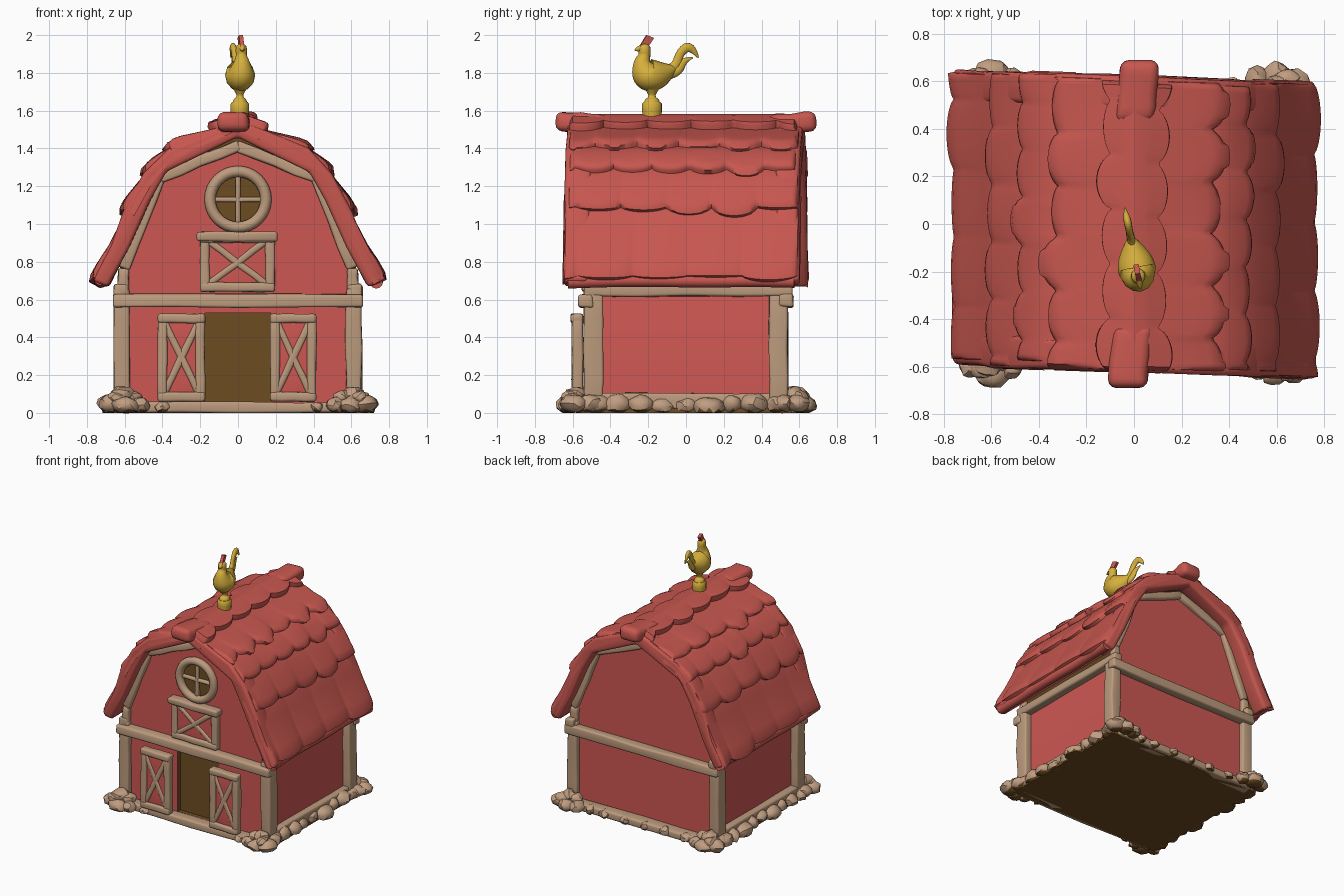
import bpy, bmesh, math, random
from mathutils import Vector, Matrix

if "Cube" in bpy.data.objects:
    bpy.data.objects.remove(bpy.data.objects["Cube"])
random.seed(4)

def mat(name, c):
    m = bpy.data.materials.new(name)
    m.diffuse_color = (*c, 1)
    m.use_nodes = True
    m.node_tree.nodes["Principled BSDF"].inputs["Base Color"].default_value = m.diffuse_color
    return m
ROOF = mat("roof red", (0.57, 0.095, 0.078))
WALL = mat("wall red", (0.61, 0.095, 0.085))
TRIM = mat("tan wood", (0.50, 0.325, 0.205))
STONE = mat("stone", (0.53, 0.34, 0.22))
DARK = mat("dark brown", (0.155, 0.072, 0.016))
GOLD = mat("gold", (0.67, 0.43, 0.045))
J = lambda a: random.uniform(-a, a)

def finish(ob, mats, angle=40):
    for m in mats:
        ob.data.materials.append(m)
    bpy.ops.object.select_all(action='DESELECT')
    ob.select_set(True)
    bpy.context.view_layer.objects.active = ob
    bpy.ops.object.convert(target='MESH')
    bpy.ops.object.shade_smooth_by_angle(angle=math.radians(angle))
    return ob

def from_bm(name, bm):
    bmesh.ops.recalc_face_normals(bm, faces=bm.faces)
    me = bpy.data.meshes.new(name)
    bm.to_mesh(me)
    bm.free()
    ob = bpy.data.objects.new(name, me)
    bpy.context.collection.objects.link(ob)
    return ob

def bevel(ob, width):
    b = ob.modifiers.new("bevel", 'BEVEL')
    b.width, b.segments, b.limit_method = width, 3, 'ANGLE'

def beam(name, p0, p1, w, depth, m=TRIM, jit=0.005, bev=0.014):
    """Slightly wobbly rounded plank from p0 to p1."""
    p0, p1 = Vector(p0), Vector(p1)
    d = (p1 - p0).normalized()
    dep = Vector((1, 0, 0)) if abs(d.y) > 0.9 else Vector((0, 1, 0))
    side = d.cross(dep)
    bm = bmesh.new()
    rings = []
    for k in range(5):
        c = p0.lerp(p1, k / 4)
        rings.append([bm.verts.new(c + side * (a * w / 2 + J(jit)) + dep * (b * depth / 2 + J(jit)))
                      for a, b in ((-1, -1), (1, -1), (1, 1), (-1, 1))])
    for r, q in zip(rings, rings[1:]):
        for i in range(4):
            bm.faces.new((r[i], r[(i + 1) % 4], q[(i + 1) % 4], q[i]))
    bm.faces.new(rings[0])
    bm.faces.new(rings[-1])
    ob = from_bm(name, bm)
    bevel(ob, min(bev, w * .35, depth * .35))
    return finish(ob, [m])

def tube(name, pts, m, smooth=True):
    """Tube through (x, y, z, radius) points."""
    cu = bpy.data.curves.new(name, 'CURVE')
    cu.dimensions, cu.bevel_depth, cu.bevel_resolution, cu.use_fill_caps = '3D', 1, 4, True
    sp = cu.splines.new('NURBS' if smooth else 'POLY')
    sp.points.add(len(pts) - 1)
    for p, q in zip(sp.points, pts):
        p.co, p.radius = (*q[:3], 1), q[3]
    if smooth:
        sp.use_endpoint_u, sp.order_u, sp.resolution_u = True, 3, 6
    ob = bpy.data.objects.new(name, cu)
    bpy.context.collection.objects.link(ob)
    return finish(ob, [m], 60)

def prism(name, prof, y0, y1):
    """Closed (x, z) outline extruded along y."""
    bm = bmesh.new()
    f = bm.faces.new([bm.verts.new((x, y0, z)) for x, z in prof])
    r = bmesh.ops.extrude_face_region(bm, geom=[f])
    bmesh.ops.translate(bm, verts=[v for v in r['geom'] if isinstance(v, bmesh.types.BMVert)], vec=(0, y1 - y0, 0))
    return from_bm(name, bm)

def mirrored(p):
    return p + [(-x, z) for x, z in reversed(p) if x > 0]

# barn body with recessed doorway and round window
body = prism("barn_walls", mirrored([(0, 1.43), (.42, 1.25), (.60, .75), (.60, .02)]), -.5, .5)
body.data.materials.append(WALL)
body.data.materials.append(DARK)
circle = [(.14 * math.cos(a * math.pi / 16), 1.13 + .14 * math.sin(a * math.pi / 16)) for a in range(32)]
for prof in ([(-.175, .05), (.175, .05), (.175, .53), (-.175, .53)], circle):
    cut = prism("cutter", prof, -.6, -.46)
    cut.hide_render = True
    for m in (WALL, DARK):
        cut.data.materials.append(m)
    for p in cut.data.polygons:
        p.material_index = 1
    b = body.modifiers.new("cut", 'BOOLEAN')
    b.operation, b.object, b.solver = 'DIFFERENCE', cut, 'EXACT'
    bpy.context.view_layer.objects.active = body
    bpy.ops.object.modifier_apply(modifier=b.name)
    bpy.data.objects.remove(cut)
finish(body, [], 20)

# floor slab, and dark attic filling the gap under the roof
finish(prism("floor_slab", [(-.66, 0), (.66, 0), (.66, .025), (-.66, .025)], -.56, .56), [DARK])
finish(prism("attic", mirrored([(0, 1.49), (.38, 1.31), (.47, 1.15), (.58, .90), (.63, .78), (.59, .70)]), -.49, .49), [DARK])

# corner posts, bands, sills and gable trim on both ends and sides
for sy in (-1, 1):
    for sx in (-1, 1):
        beam("corner_post", (sx * .614, sy * .49, .02), (sx * .614, sy * .49, .66), .085, .10)
        path = [(.61, .60), (.605, .765), (.415, 1.245), (-.01, 1.415)]
        for (x0, z0), (x1, z1) in zip(path, path[1:]):
            beam("gable_trim", (sx * x0, sy * .505, z0), (sx * x1, sy * .505, z1), .058, .055)
    beam("end_band", (-.662, sy * .53, .595), (.662, sy * .53, .595), .07, .075)
    beam("end_sill", (-.62, sy * .54, .03), (.62, sy * .54, .03), .056, .09)
for sx in (-1, 1):
    beam("side_band", (sx * .62, -.54, .65), (sx * .62, .565, .65), .065, .075)
    beam("side_sill", (sx * .615, -.54, .06), (sx * .615, .54, .06), .09, .07)

def braced_panel(name, x0, x1, z0, z1, y, w):
    """Red panel with a wooden frame and crossed braces."""
    h = w / 2
    beam(name + "_panel", ((x0 + x1) / 2, y, z0 + .01), ((x0 + x1) / 2, y, z1 - .01), x1 - x0 - .02, .03, WALL, .001, .003)
    for x in (x0 + h, x1 - h):
        beam(name + "_stile", (x, y, z0), (x, y, z1), w, .06, jit=.003)
    for z in (z0 + h, z1 - h):
        beam(name + "_rail", (x0, y - .003, z), (x1, y - .003, z), w, .065, jit=.003)
    for a, b in ((z0 + h, z1 - h), (z1 - h, z0 + h)):
        beam(name + "_brace", (x0 + h, y, a), (x1 - h, y, b), w * .75, .05, jit=.003)

braced_panel("left_door", -.425, -.175, .06, .525, -.575, .05)
braced_panel("right_door", .17, .415, .06, .525, -.575, .05)
braced_panel("loft_hatch", -.20, .195, .64, .95, -.515, .05)
beam("hatch_cap", (-.22, -.525, .935), (.21, -.525, .935), .05, .08)

# round window
bpy.ops.mesh.primitive_torus_add(location=(0, -.51, 1.13), rotation=(math.pi / 2, 0, 0), major_radius=.148,
                                 minor_radius=.03, major_segments=32, minor_segments=10)
ring = bpy.context.object
ring.name = "window_ring"
finish(ring, [TRIM], 60)
beam("window_bar", (-.13, -.5, 1.13), (.13, -.5, 1.13), .026, .03, jit=.002)
beam("window_bar", (0, -.5, 1.0), (0, -.5, 1.26), .026, .03, jit=.002)

# roof slab, brown underneath; the whole roof is slightly skewed
def skew(ob):
    for v in ob.data.vertices:
        v.co.y -= .035 * v.co.x
OUT = [(0, 1.53), (.36, 1.37), (.47, 1.25), (.58, 1.05), (.65, .87), (.74, .70)]
FAS = [(0, 1.56), (.37, 1.40), (.497, 1.267), (.607, 1.06), (.675, .88), (.77, .70)]
INN = [(.69, .67), (.58, .88), (.47, 1.13), (.38, 1.28), (0, 1.46)]
def shell(name, outer, y0, y1, drop=0):
    r = outer + [(x - drop, z - drop) if x else (x, z - drop) for x, z in INN]
    return prism(name, r + [(-x, z) for x, z in reversed(r[1:-1])], y0, y1)
slab = finish(shell("roof_slab", OUT, -.6, .6), [ROOF, DARK])
for p in slab.data.polygons:
    p.material_index = 1 if p.normal.z < -.1 and abs(p.center.x) < .68 else 0
skew(slab)

# thick rounded roof edges at both gables
for sy in (-1, 1):
    ob = shell("roof_edge", FAS, sy * .49, sy * .622, .004)
    for v in ob.data.vertices:
        v.co += Vector((J(.005), J(.008), J(.006)))
    bevel(ob, .022)
    skew(finish(ob, [ROOF], 50))

def roof_point(d, off):
    """Point at distance d down the roof, lifted by off."""
    for k, ((x0, z0), (x1, z1)) in enumerate(zip(OUT, OUT[1:])):
        seg = math.hypot(x1 - x0, z1 - z0)
        if d <= seg or k == len(OUT) - 2:
            ux, uz = (x1 - x0) / seg, (z1 - z0) / seg
            return x0 + ux * d - uz * off, z0 + uz * d + ux * off
        d -= seg

# overlapping courses of uneven scalloped shingles
FR = [0, .2, .4, .6, .8, .93, 1, 1.0]
LIFT = [.15, .4, .6, .8, 1, 1, .7, -.6]
COURSES = [(0, .125, .06, .23, .058), (.04, .37, .055, .22, .052), (.28, .54, .04, .2, .048),
           (.45, .78, .04, .24, .044), (.66, 1.175, .03, .29, .04)]
for sx in (-1, 1):
    for k, (a, b, amp, wid, thick) in enumerate(COURSES):
        bm = bmesh.new()
        n, ph = 90, random.random()
        length = [J(.025) for _ in range(12)]
        rise = [J(.009) for _ in range(12)]
        y0, y1 = -.617 + J(.014), .617 + J(.014)
        grid = []
        for i in range(n + 1):
            y = y0 + (y1 - y0) * i / n
            u = (y + .7) / wid + ph
            s = math.sqrt(abs(math.sin(math.pi * u)))
            end = b + amp * (s - .75) + length[int(u)] * s
            row = []
            for j, (f, l) in enumerate(zip(FR, LIFT)):
                if k == 0:
                    l = 1 if j < 6 else l
                off = thick * l + ((.01 + rise[int(u)]) * s * f if l > 0 else 0)
                edge = min(i, n - i)
                if edge < 2:
                    off = (-.03, min(off, .037))[edge]
                x, z = roof_point(a + (end - a) * f, off)
                if k == 0 and j == 0:
                    x = 0
                row.append(bm.verts.new((sx * x, y, z)))
            grid.append(row)
        for r, q in zip(grid, grid[1:]):
            for j in range(len(FR) - 1):
                bm.faces.new((r[j], r[j + 1], q[j + 1], q[j]))
        ob = from_bm("shingle_course", bm)
        if sum(p.normal.z * p.area for p in ob.data.polygons) < 0:
            ob.data.flip_normals()
        skew(finish(ob, [ROOF], 55))

# eave lip and flat ridge end caps
for sx in (-1, 1):
    skew(tube("eave_edge", [(sx * .728 + J(.008), y / 10, .702 + J(.01), .034) for y in range(-6, 7, 2)], ROOF))
beam("ridge_end_front", (-.03, -.69, 1.545), (.0, -.43, 1.53), .10, .165, ROOF, .007, .035)
beam("ridge_end_back", (.025, .69, 1.545), (.0, .43, 1.53), .10, .165, ROOF, .007, .035)

# stone footing: rows down the sides, piles at the corners
bm = bmesh.new()
def stone(x, y, z, r):
    s = Matrix.Diagonal((r * (1 + J(.2)), r * (1 + J(.3)), r * .75, 1))
    m = Matrix.Translation((x, y, z)) @ Matrix.Rotation(J(.5), 4, 'Z') @ s
    for v in bmesh.ops.create_icosphere(bm, subdivisions=2, radius=1, matrix=m)['verts']:
        v.co += Vector((J(.006), J(.006), J(.006)))
        v.co.z = max(v.co.z, 0)
for sx in (-1, 1):
    for i in range(9):
        stone(sx * (.64 + J(.015)), -.48 + .12 * i, .04 + J(.012), .068 + J(.01))
    for sy in (-1, 1):
        for dx, dy, z, r in ((.07, .02, .05, .065), (.06, -.06, .05, .06), (0, .05, .04, .065), (-.08, .03, .04, .055),
                             (.01, 0, .095, .06), (-.05, -.01, .08, .05), (.04, .03, .08, .05)):
            stone(sx * (.60 + dx), sy * (.575 + dy), z, r)
for x in (-.4, -.22, -.05, .12, .3, .42):
    stone(x, .565, .03, .045)
    if abs(x) > .35:
        stone(x, -.57, .03, .04)
rocks = from_bm("stone_footing", bm)
finish(rocks, [STONE, DARK], 35)
for p in rocks.data.polygons:
    p.material_index = 1 if p.center.z < .014 else 0

# rooster weathervane, turned slightly
parts = [tube("vane_plinth", [(0, 0, 1.56, .05), (0, 0, 1.605, .054), (0, 0, 1.635, .054), (0, 0, 1.645, .046)], GOLD, False),
         tube("vane_stem", [(0, 0, 1.63, .045), (0, 0, 1.66, .04), (0, 0, 1.67, .02), (0, 0, 1.69, .02), (0, 0, 1.73, .05)], GOLD),
         tube("rooster_body", [(0, .13, 1.83, .010), (0, .09, 1.81, .045), (0, .03, 1.79, .082), (0, -.03, 1.785, .088),
                               (0, -.055, 1.85, .05), (0, -.04, 1.89, .03), (0, -.04, 1.92, .034), (0, -.04, 1.95, .028),
                               (0, -.04, 1.955, .004)], GOLD),
         tube("rooster_beak", [(0, -.05, 1.932, .022), (0, -.08, 1.925, .012), (0, -.095, 1.92, .002)], GOLD, False),
         tube("rooster_tail", [(0, .07, 1.80, .03), (0, .13, 1.83, .026), (0, .15, 1.91, .022), (0, .21, 1.95, .028), (0, .25, 1.88, .004)], GOLD),
         tube("rooster_tail_low", [(0, .07, 1.79, .03), (0, .14, 1.80, .026), (0, .17, 1.87, .02), (0, .22, 1.88, .003)], GOLD)]
comb = prism("rooster_comb", [(-.012, 1.935), (.012, 1.935), (.012, 1.97), (-.012, 1.97)], -.07, 0)
for v in comb.data.vertices:
    if v.co.z > 1.95:
        v.co.z, v.co.y = (2.0, -.03) if v.co.y < -.04 else (1.985, .01)
    elif v.co.y > -.04:
        v.co.y = -.025
parts.append(finish(comb, [ROOF]))
for ob in parts:
    for v in ob.data.vertices:
        v.co.x *= .65 if "tail" in ob.name else .93
    ob.matrix_world = Matrix.Translation((.01, -.18, 0)) @ Matrix.Rotation(math.radians(11), 4, 'Z')
